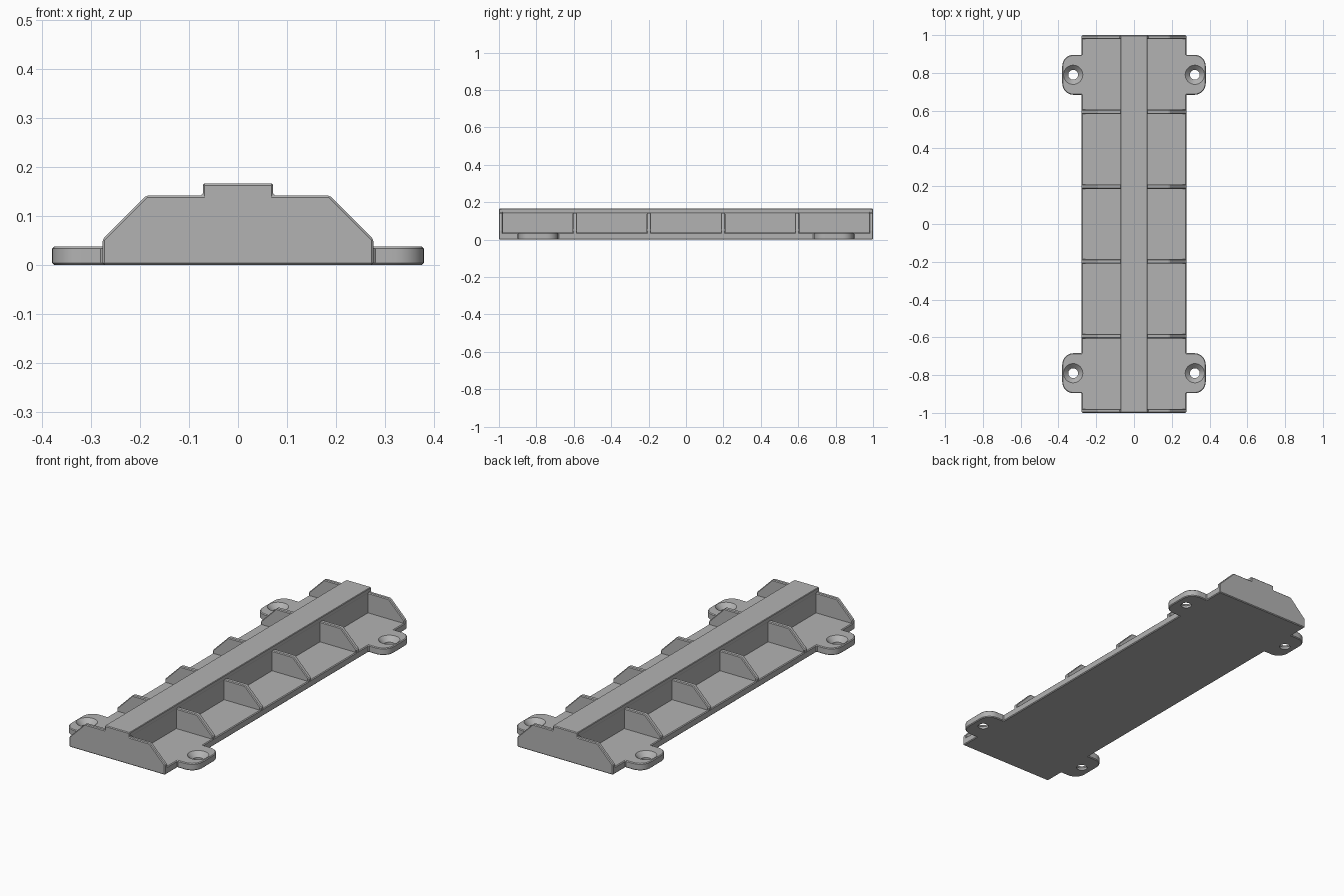
import bpy, bmesh
from math import pi, cos, sin
from mathutils import Vector

if "Cube" in bpy.data.objects:
    bpy.data.objects.remove(bpy.data.objects["Cube"], do_unlink=True)

grey = bpy.data.materials.new("plain grey")
grey.use_nodes = True
GREY = (0.45, 0.45, 0.45, 1)
grey.diffuse_color = GREY
grey.node_tree.nodes["Principled BSDF"].inputs["Base Color"].default_value = GREY

PLATE_X, PLATE_H, CAP_X = 0.277, 0.037, 0.072
RIB_Z, TOP_Z = 0.142, 0.166
TAB_Y, TAB_HALF, TAB_X, TAB_R = 0.79, 0.106, 0.38, 0.06
HOLE_X = 0.322


def prism(name, points, direction, bevel=0.004):
    """Extrude a closed 3D outline along a direction, with chamfered edges."""
    bm = bmesh.new()
    face = bm.faces.new([bm.verts.new(p) for p in points])
    new = bmesh.ops.extrude_face_region(bm, geom=[face])["geom"]
    bmesh.ops.translate(bm, vec=Vector(direction),
                        verts=[g for g in new if isinstance(g, bmesh.types.BMVert)])
    bmesh.ops.recalc_face_normals(bm, faces=bm.faces)
    mesh = bpy.data.meshes.new(name)
    bm.to_mesh(mesh)
    bm.free()
    mesh.materials.append(grey)
    obj = bpy.data.objects.new(name, mesh)
    bpy.context.collection.objects.link(obj)
    if bevel:
        mod = obj.modifiers.new("chamfer", "BEVEL")
        mod.width = bevel
        mod.segments = 1
        mod.limit_method = "ANGLE"
        mod.angle_limit = pi / 6
    return obj


def mirrored(half):
    """Close a right-hand xz profile by mirroring it in x."""
    return half + [(-x, z) for x, z in reversed(half)]


def profile_along_y(name, half, y0, y1):
    return prism(name, [(x, y0, z) for x, z in mirrored(half)], (0, y1 - y0, 0))


# Base plate with four rounded mounting tabs
def tab_outline(yc):
    pts = [(PLATE_X, yc - TAB_HALF)]
    for side in (-1, 1):
        for i in range(9):
            a = pi / 2 * i / 8 + (-pi / 2 if side < 0 else 0)
            pts.append((TAB_X - TAB_R + TAB_R * cos(a),
                        yc + side * (TAB_HALF - TAB_R) + TAB_R * sin(a)))
    return pts + [(PLATE_X, yc + TAB_HALF)]


right = [(PLATE_X, -0.99)] + tab_outline(-TAB_Y) + tab_outline(TAB_Y) + [(PLATE_X, 0.99)]
plate = prism("base_plate", [(x, y, 0) for x, y in mirrored(right)], (0, 0, PLATE_H))

# Countersunk screw holes: one revolved cutter per tab, in a single helper
bm = bmesh.new()
section = [(0.026, -0.02), (0.026, 0.012), (0.051, PLATE_H), (0.051, 0.06)]
for sx in (-1, 1):
    for sy in (-1, 1):
        rings = [[bm.verts.new((sx * HOLE_X + r * cos(2 * pi * i / 32),
                                sy * TAB_Y + r * sin(2 * pi * i / 32), z))
                  for i in range(32)] for r, z in section]
        for low, high in zip(rings, rings[1:]):
            for i in range(32):
                j = (i + 1) % 32
                bm.faces.new((low[i], low[j], high[j], high[i]))
        bm.faces.new(rings[0][::-1])
        bm.faces.new(rings[-1])
mesh = bpy.data.meshes.new("screw_hole_cutter")
bm.to_mesh(mesh)
bm.free()
mesh.materials.append(grey)
cutter = bpy.data.objects.new("screw_hole_cutter", mesh)
bpy.context.collection.objects.link(cutter)
cutter.hide_render = True
cut = plate.modifiers.new("screw_holes", "BOOLEAN")
cut.operation = "DIFFERENCE"
cut.solver = "EXACT"
cut.object = cutter

# Apply the plate's modifiers and drop the cutter
bpy.context.view_layer.update()
evaluated = plate.evaluated_get(bpy.context.evaluated_depsgraph_get())
final = bpy.data.meshes.new_from_object(evaluated)
plate.modifiers.clear()
plate.data = final
bpy.data.objects.remove(cutter, do_unlink=True)

# Central rail with a slightly wider cap
WEB_X = CAP_X - 0.005
profile_along_y("center_rail", [(WEB_X, 0.02), (WEB_X, RIB_Z), (CAP_X, RIB_Z + 0.003),
                                (CAP_X, TOP_Z)], -0.99, 0.99)

# Full-height end walls
shoulder = [(PLATE_X, 0.052), (0.187, RIB_Z)]
wall = [(PLATE_X, 0)] + shoulder + [(CAP_X, RIB_Z), (CAP_X, TOP_Z)]
profile_along_y("front_wall", wall, -1, -0.979)
profile_along_y("back_wall", wall, 0.979, 1)

# Dividing ribs between the compartments
for n in range(4):
    y = -0.594 + 0.396 * n
    profile_along_y(f"rib_{n + 1}", [(PLATE_X - 0.001, 0.02)] + shoulder, y - 0.012, y + 0.012)

# Smooth the rounded edges, keep the rest crisp
bpy.ops.object.select_all(action="DESELECT")
plate.select_set(True)
bpy.context.view_layer.objects.active = plate
bpy.ops.object.shade_smooth_by_angle(angle=pi / 6)
